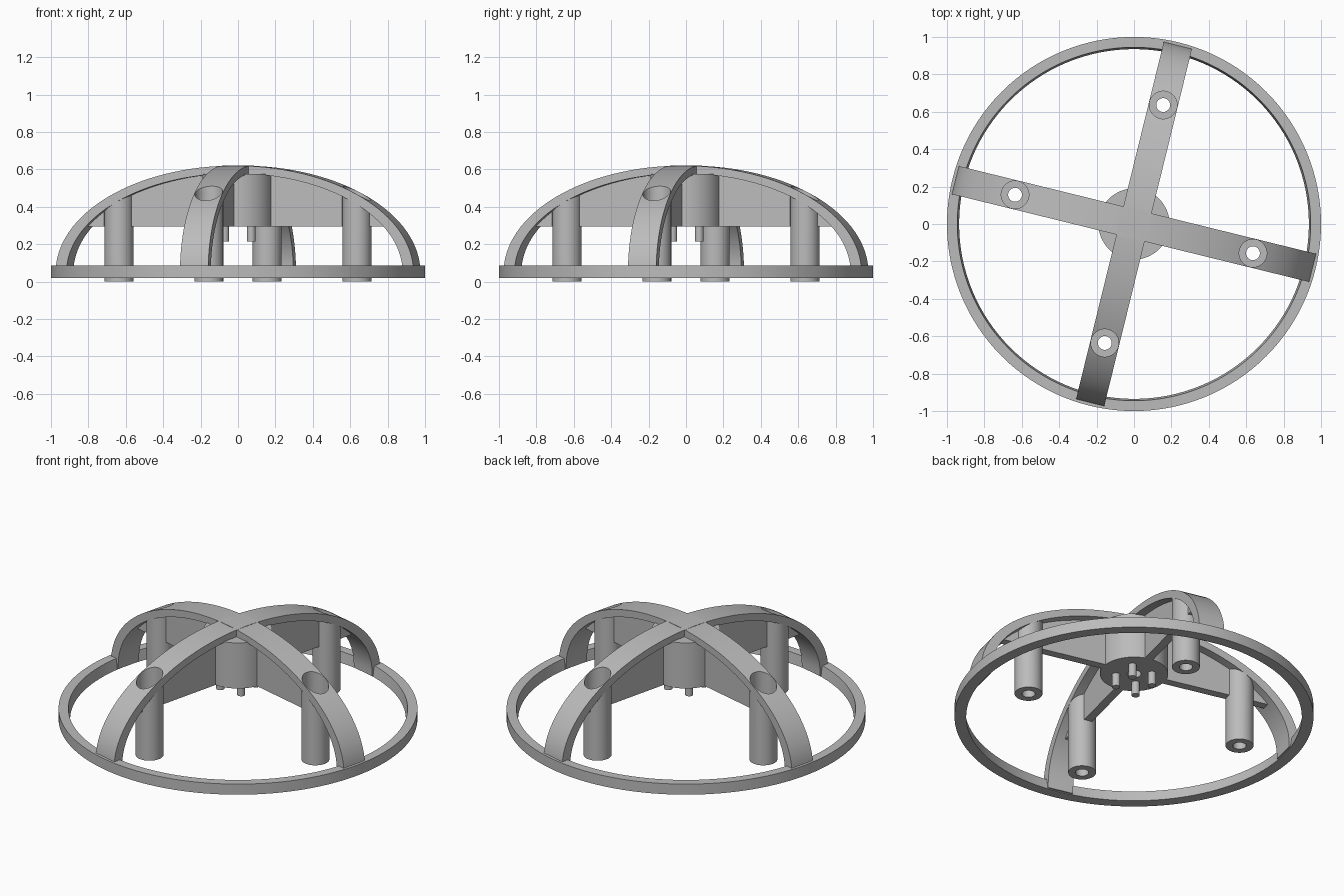
import bpy, bmesh, math
from mathutils import Matrix

cube = bpy.data.objects.get("Cube")
if cube:
    bpy.data.objects.remove(cube, do_unlink=True)

grey = bpy.data.materials.new("plain grey")
grey.use_nodes = True
grey.diffuse_color = (0.5, 0.5, 0.5, 1)
grey.node_tree.nodes["Principled BSDF"].inputs["Base Color"].default_value = (0.5, 0.5, 0.5, 1)

TURN = math.radians(-13.8)
BASE = 0.05
WIDTH = 0.155
OUTER = (0.985, 0.57)
INNER = (0.925, 0.528)
POST_AT = 0.655
POST_R = WIDTH / 2
BORE_R = 0.074


def arc_height(r, arc):
    """Height of an elliptical arc at radius r."""
    a, h = arc
    return BASE + h * math.sqrt(max(0, 1 - (r / a) ** 2))


def finish(name, bm, matrix=Matrix()):
    bmesh.ops.recalc_face_normals(bm, faces=bm.faces)
    bm.transform(matrix)
    mesh = bpy.data.meshes.new(name)
    bm.to_mesh(mesh)
    bm.free()
    obj = bpy.data.objects.new(name, mesh)
    bpy.context.collection.objects.link(obj)
    mesh.materials.append(grey)
    return obj


def smooth(obj):
    bpy.ops.object.select_all(action='DESELECT')
    obj.select_set(True)
    bpy.context.view_layer.objects.active = obj
    bpy.ops.object.shade_smooth_by_angle(angle=math.radians(30))


def extrude(name, outline, thickness, angle):
    """Plate in the radius/height plane, extruded sideways and turned about z."""
    bm = bmesh.new()
    face = bm.faces.new([bm.verts.new((r, -thickness / 2, z)) for r, z in outline])
    side = bmesh.ops.extrude_face_region(bm, geom=[face])
    moved = [g for g in side["geom"] if isinstance(g, bmesh.types.BMVert)]
    bmesh.ops.translate(bm, verts=moved, vec=(0, thickness, 0))
    return finish(name, bm, Matrix.Rotation(angle, 4, 'Z'))


def lathe(name, profile, steps, matrix=Matrix(), closed=True, top=None):
    """Revolve (radius, height) points; a height of None takes it from top(x)."""
    bm = bmesh.new()
    rings = []
    for r, z in profile:
        ring = []
        for i in range(steps):
            t = 2 * math.pi * i / steps
            x, y = r * math.cos(t), r * math.sin(t)
            ring.append(bm.verts.new((x, y, top(x) if z is None else z)))
        rings.append(ring)
    pairs = list(zip(rings, rings[1:]))
    if closed:
        pairs.append((rings[-1], rings[0]))
    else:
        bm.faces.new(rings[0])
        bm.faces.new(rings[-1])
    for a, b in pairs:
        for i in range(steps):
            j = (i + 1) % steps
            bm.faces.new((a[i], a[j], b[j], b[i]))
    obj = finish(name, bm, matrix)
    smooth(obj)
    return obj


def boolean(target, tool, operation):
    """Apply a boolean and discard its helper."""
    tool.hide_render = True
    mod = target.modifiers.new(operation.lower(), 'BOOLEAN')
    mod.object, mod.operation, mod.solver = tool, operation, 'EXACT'
    bpy.context.view_layer.objects.active = target
    bpy.ops.object.modifier_apply(modifier=mod.name)
    bpy.data.objects.remove(tool, do_unlink=True)


# Base ring with a slightly tapered inside wall
lathe("base_ring", [(1, 0.02), (1, 0.085), (0.945, 0.085), (0.935, 0.02)], 128)


# Crossed arches, joined at the crown
def arc_points(arc, steps=64):
    a, h = arc
    bow = [(a * math.cos(math.pi * i / steps), BASE + h * math.sin(math.pi * i / steps))
           for i in range(steps + 1)]
    return [(a, 0.025)] + bow + [(-a, 0.025)]


outline = arc_points(OUTER) + arc_points(INNER)[::-1]
arches = extrude("crossed_arches", outline, WIDTH, TURN)
boolean(arches, extrude("second_arch", outline, WIDTH, TURN + math.pi / 2), 'UNION')


# Posts, fins and arch holes, once per arm
def under_arch(start, end, bottom=0.295, steps=16):
    curve = [start + (end - start) * i / steps for i in range(steps + 1)]
    edge = [(r, max(bottom + 0.001, arc_height(r, INNER) + 0.008)) for r in curve]
    return [(end, bottom), (start, bottom)] + edge


for k in range(4):
    angle = TURN + k * math.pi / 2
    place = Matrix.Rotation(angle, 4, 'Z') @ Matrix.Translation((POST_AT, 0, 0))
    cutter = lathe("bore_cutter", [(BORE_R, 0.2), (BORE_R, 0.8)], 48, place, closed=False)
    boolean(arches, cutter, 'DIFFERENCE')
    lathe(f"post_{k + 1}",
          [(0.037, 0), (POST_R, 0), (POST_R, None), (BORE_R, None), (BORE_R, 0.1), (0.037, 0.1)],
          48, place, top=lambda x: arc_height(POST_AT + x, INNER) + 0.012)
    extrude(f"inner_fin_{k + 1}", under_arch(0.15, POST_AT - 0.0755), 0.05, angle)
    extrude(f"outer_fin_{k + 1}", under_arch(POST_AT + 0.0755, 0.82), 0.05, angle)

    # Locating pegs under the hub
    spot = Matrix.Rotation(math.pi / 4 + k * math.pi / 2, 4, 'Z') @ Matrix.Translation((0.1, 0, 0))
    lathe(f"peg_{k + 1}", [(0.023, 0.215), (0.023, 0.31)], 24, spot, closed=False)

smooth(arches)

# Central hub with a blind centre hole
lathe("hub", [(0.04, 0.295), (0.19, 0.295), (0.19, 0.575), (0.04, 0.575)], 64)
lathe("hub_core", [(0.04, 0.5), (0.04, 0.575)], 64, closed=False)
